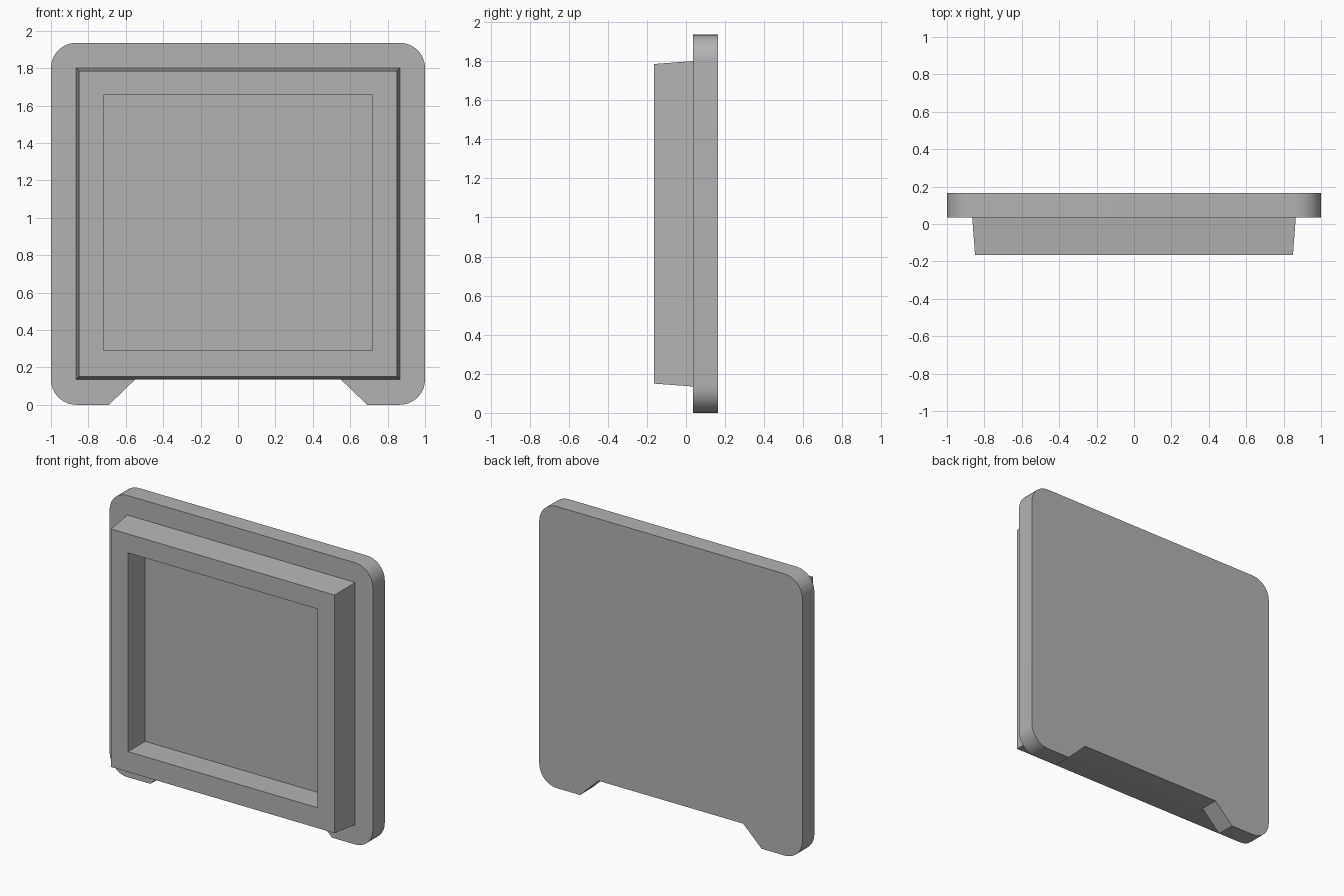
import bpy, bmesh
from math import cos, sin, pi, radians

cube = bpy.data.objects.get("Cube")
if cube:
    bpy.data.objects.remove(cube, do_unlink=True)

grey = bpy.data.materials.new("plain grey")
grey.use_nodes = True
colour = (0.45, 0.45, 0.45, 1)
grey.diffuse_color = colour
grey.node_tree.nodes["Principled BSDF"].inputs["Base Color"].default_value = colour

FRONT, JOIN, BACK = -0.165, 0.035, 0.165   # depth layers along y
TOP, STEP = 1.935, 0.135                   # plate height, foot height


def loft(name, rings, cap_start):
    """Skin matching rings of points, closing the last and optionally the first."""
    bm = bmesh.new()
    loops = [[bm.verts.new(p) for p in ring] for ring in rings]
    for a, b in zip(loops, loops[1:]):
        for i in range(len(a)):
            j = (i + 1) % len(a)
            bm.faces.new((a[i], a[j], b[j], b[i]))
    bm.faces.new(loops[-1])
    if cap_start:
        bm.faces.new(loops[0])
    bmesh.ops.recalc_face_normals(bm, faces=bm.faces)
    mesh = bpy.data.meshes.new(name)
    bm.to_mesh(mesh)
    bm.free()
    mesh.materials.append(grey)
    obj = bpy.data.objects.new(name, mesh)
    bpy.context.collection.objects.link(obj)
    bpy.ops.object.select_all(action="DESELECT")
    obj.select_set(True)
    bpy.context.view_layer.objects.active = obj
    bpy.ops.object.shade_smooth_by_angle(angle=radians(30))
    return obj


def rect(half_width, bottom, top, y):
    return [(-half_width, y, bottom), (half_width, y, bottom),
            (half_width, y, top), (-half_width, y, top)]


def corner(cx, cz, radius, start, steps=12):
    angles = [start + pi / 2 * i / steps for i in range(steps + 1)]
    return [(cx + radius * cos(a), cz + radius * sin(a)) for a in angles]


# Back plate: rounded corners and two feet left by a sloped notch
r = STEP
half = [(0.55, STEP), (0.69, 0)]
half += corner(1 - r, r, r, -pi / 2) + corner(1 - r, TOP - r, r, 0)
outline = half + [(-x, z) for x, z in reversed(half)]
loft("back_plate", [[(x, y, z) for x, z in outline] for y in (JOIN, BACK)], True)

# Tapered front frame with a straight-walled recess
loft("front_frame", [
    rect(0.865, STEP, 1.80, JOIN),
    rect(0.85, 0.15, 1.785, FRONT),
    rect(0.72, 0.29, 1.655, FRONT),
    rect(0.72, 0.29, 1.655, FRONT + 0.185),
], False)
